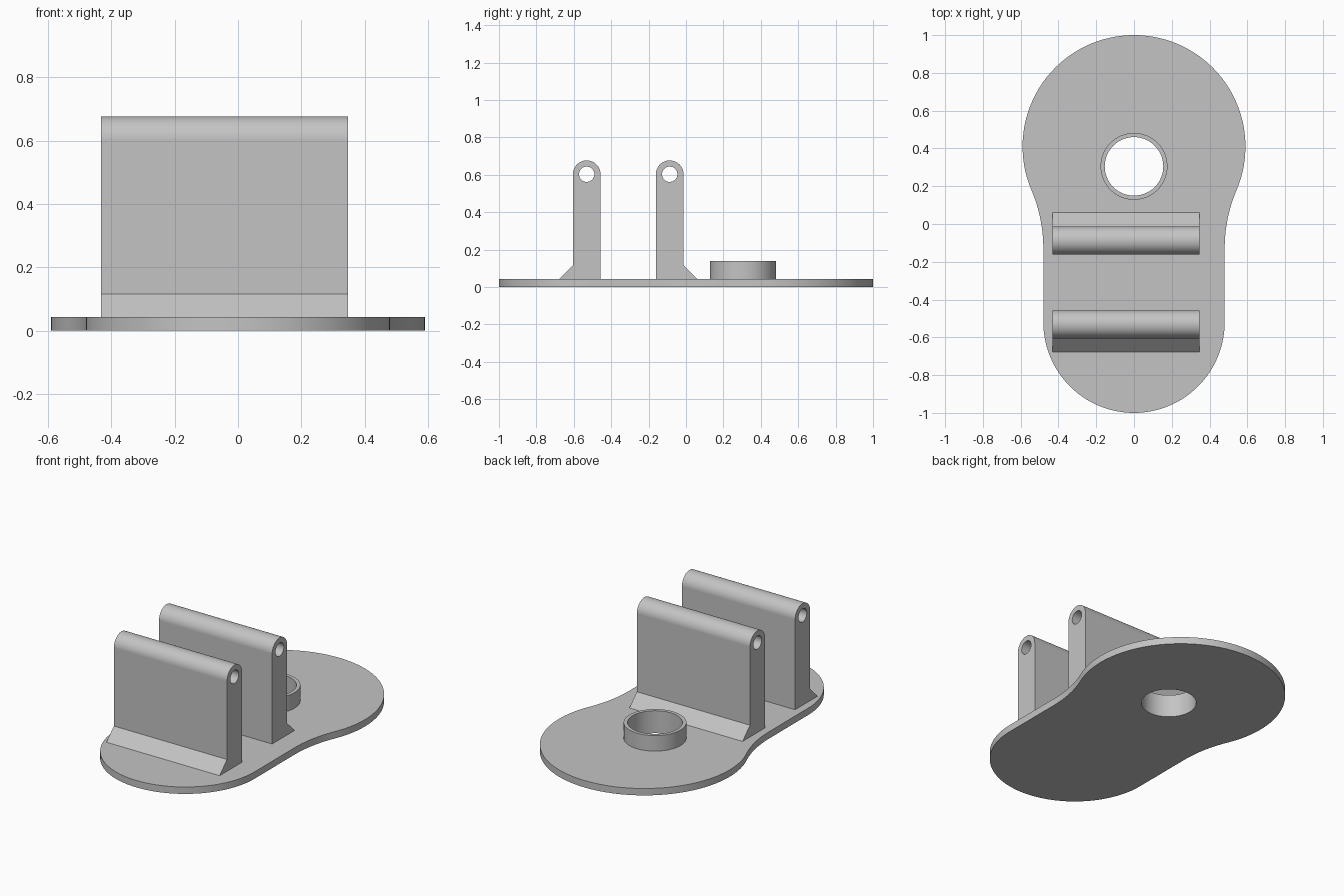
import bpy
import bmesh
from math import sin, cos, radians, degrees, atan2
from mathutils import Vector

cube = bpy.data.objects.get("Cube")
if cube:
    bpy.data.objects.remove(cube, do_unlink=True)

# One grey for every part
grey = bpy.data.materials.new("grey")
grey.use_nodes = True
colour = (0.55, 0.55, 0.55, 1)
grey.diffuse_color = colour
grey.node_tree.nodes["Principled BSDF"].inputs["Base Color"].default_value = colour

PLATE = 0.043  # plate thickness


def arc(cx, cy, r, start, end, steps):
    """Points on an arc, angles in degrees."""
    angles = [radians(start + (end - start) * i / steps) for i in range(steps + 1)]
    return [(cx + r * cos(a), cy + r * sin(a)) for a in angles]


def circle(cx, cy, r, steps=64):
    return arc(cx, cy, r, 0, 360, steps)[:-1]


def prism(name, loops, place, push):
    """Fill an outline with its holes and extrude it along push."""
    bm = bmesh.new()
    edges = []
    for loop in loops:
        verts = [bm.verts.new(place(u, v)) for u, v in loop]
        edges += [bm.edges.new((verts[i - 1], verts[i])) for i in range(len(verts))]
    bmesh.ops.triangle_fill(bm, edges=edges, use_beauty=True)
    result = bmesh.ops.extrude_face_region(bm, geom=bm.faces[:], use_keep_orig=True)
    moved = [g for g in result["geom"] if isinstance(g, bmesh.types.BMVert)]
    bmesh.ops.translate(bm, verts=moved, vec=Vector(push))
    bmesh.ops.recalc_face_normals(bm, faces=bm.faces[:])
    mesh = bpy.data.meshes.new(name)
    bm.to_mesh(mesh)
    bm.free()
    mesh.materials.append(grey)
    obj = bpy.data.objects.new(name, mesh)
    bpy.context.collection.objects.link(obj)
    bpy.ops.object.select_all(action="DESELECT")
    obj.select_set(True)
    bpy.context.view_layer.objects.active = obj
    bpy.ops.object.shade_smooth_by_angle(angle=radians(30))
    # Keep the flats flat where they run into the rounded parts
    weighted = obj.modifiers.new("flat_weighting", "WEIGHTED_NORMAL")
    weighted.keep_sharp = True
    return obj


# Base plate: large rear lobe, narrower front lobe, concave tangent necks
big_y, big_r = 0.41, 0.59
small_y, small_r = -0.52, 0.48
neck_y, neck_r = -0.13, 0.79
neck_x = small_r + neck_r
lean = degrees(atan2(big_y - neck_y, neck_x))
right_half = (arc(0, small_y, small_r, -90, 0, 32)
              + arc(neck_x, neck_y, neck_r, 180, 180 - lean, 16)
              + arc(0, big_y, big_r, -lean, 90, 48)[1:])
left_half = [(-x, y) for x, y in reversed(right_half[1:-1])]
hole_y = 0.305
bore = circle(0, hole_y, 0.155)
prism("base_plate", [right_half + left_half, bore],
      lambda x, y: (x, y, 0), (0, 0, PLATE))

# Collar round the plate hole
prism("hole_collar", [circle(0, hole_y, 0.177), bore],
      lambda x, y: (x, y, PLATE), (0, 0, 0.14 - PLATE))

# Two upright lugs with rounded tops, pin holes and outward chamfered feet
half, pin_z, foot = 0.074, 0.603, 0.073
lug = ([(-half - foot, PLATE), (half, PLATE)]
       + arc(0, pin_z, half, 0, 180, 32)
       + [(-half, PLATE + foot)])
pin_hole = circle(0, pin_z, 0.041, 40)
for name, centre, side in (("front_lug", -0.531, 1), ("rear_lug", -0.087, -1)):
    prism(name, [lug, pin_hole],
          lambda u, v: (-0.432, centre + side * u, v), (0.78, 0, 0))
